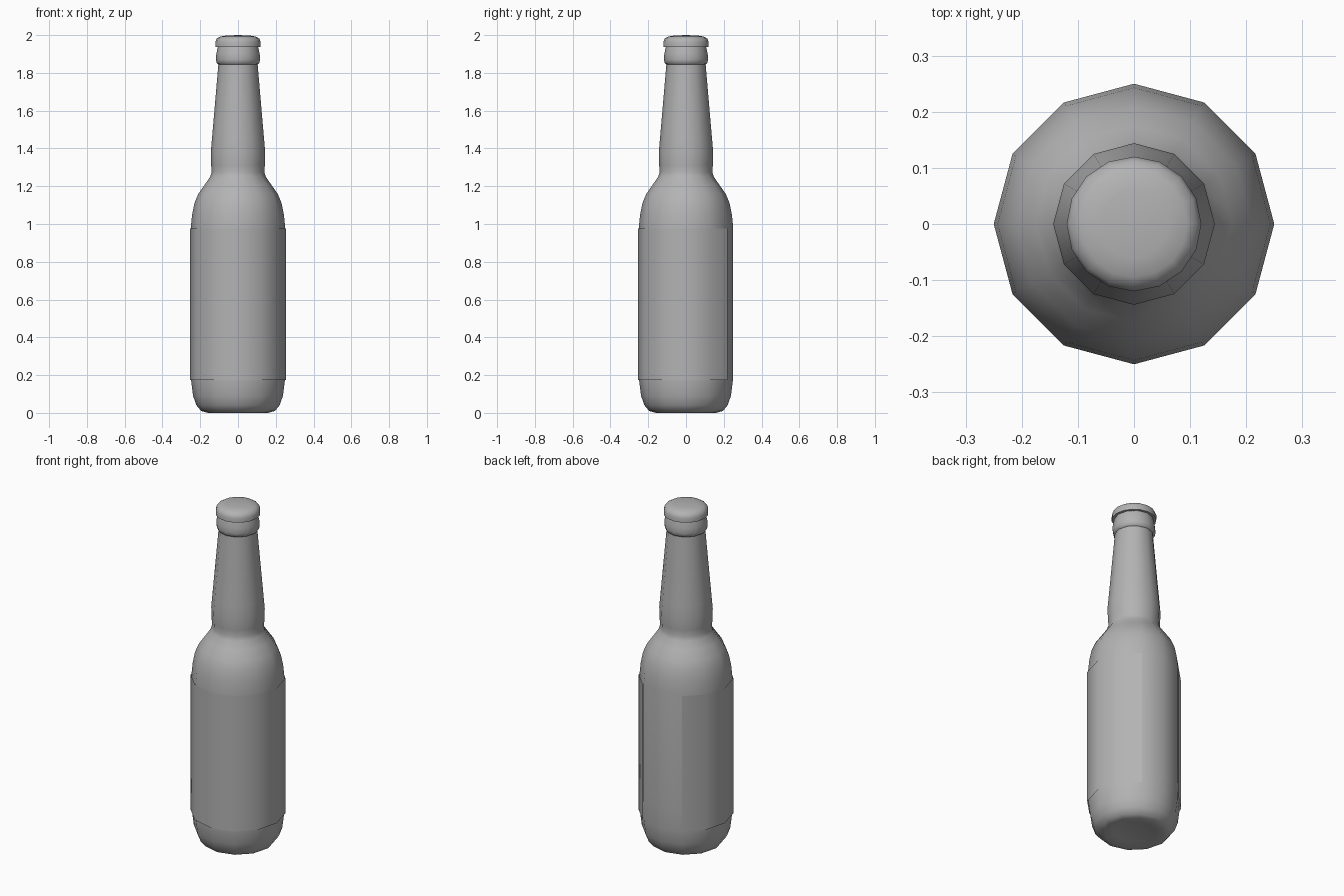
import bpy, bmesh
from math import cos, sin, pi, radians

if "Cube" in bpy.data.objects:
    bpy.data.objects.remove(bpy.data.objects["Cube"])

# Dark neutral grey shared by every part
grey = bpy.data.materials.new("dark_grey")
grey.diffuse_color = (0.45, 0.45, 0.45, 1)
grey.use_nodes = True
grey.node_tree.nodes["Principled BSDF"].inputs["Base Color"].default_value = grey.diffuse_color


def lathe(name, profile, sides, start=0, steps=None, angle=60):
    """Spin (radius, z) points around z; steps < sides leaves a gap."""
    steps = sides if steps is None else steps
    closed = steps == sides
    bm = bmesh.new()
    rings = []
    for r, z in profile:
        if r == 0:
            rings.append([bm.verts.new((0, 0, z))])
            continue
        n = steps if closed else steps + 1
        rings.append([bm.verts.new((r * cos(start + 2 * pi * i / sides),
                                    r * sin(start + 2 * pi * i / sides), z))
                      for i in range(n)])
    for a, b in zip(rings, rings[1:]):
        for i in range(steps):
            j = (i + 1) % sides
            if len(a) == 1:
                bm.faces.new((a[0], b[j], b[i]))
            elif len(b) == 1:
                bm.faces.new((a[i], a[j], b[0]))
            else:
                bm.faces.new((a[i], a[j], b[j], b[i]))
    mesh = bpy.data.meshes.new(name)
    bm.to_mesh(mesh)
    bm.free()
    mesh.materials.append(grey)
    obj = bpy.data.objects.new(name, mesh)
    bpy.context.collection.objects.link(obj)
    bpy.ops.object.select_all(action='DESELECT')
    obj.select_set(True)
    bpy.context.view_layer.objects.active = obj
    bpy.ops.object.shade_smooth_by_angle(angle=radians(angle))
    return obj


# Glass: dished base, body, shoulder, neck and lip ring
lathe("bottle_glass", [
    (0, 0.02), (0.11, 0.012), (0.16, 0.0), (0.195, 0.01), (0.22, 0.04),
    (0.238, 0.09), (0.248, 0.17), (0.25, 0.3), (0.25, 0.98),
    (0.243, 1.05), (0.231, 1.11), (0.21, 1.16), (0.175, 1.21),
    (0.147, 1.25), (0.139, 1.275), (0.142, 1.31), (0.144, 1.38),
    (0.138, 1.45), (0.125, 1.6), (0.104, 1.845), (0.112, 1.85),
    (0.117, 1.87), (0.115, 1.90), (0.107, 1.935), (0.1, 1.96), (0, 1.965),
], 12)

# Wrap-around paper label, open over two faces at the back
lathe("label", [(0.2545, 0.175), (0.2545, 0.975)], 12, start=2 * pi / 3, steps=10)

# Domed crown cap
lathe("cap", [
    (0.104, 1.938), (0.12, 1.938), (0.12, 1.963), (0.113, 1.981),
    (0.095, 1.992), (0.06, 1.998), (0, 2.0),
], 16)
